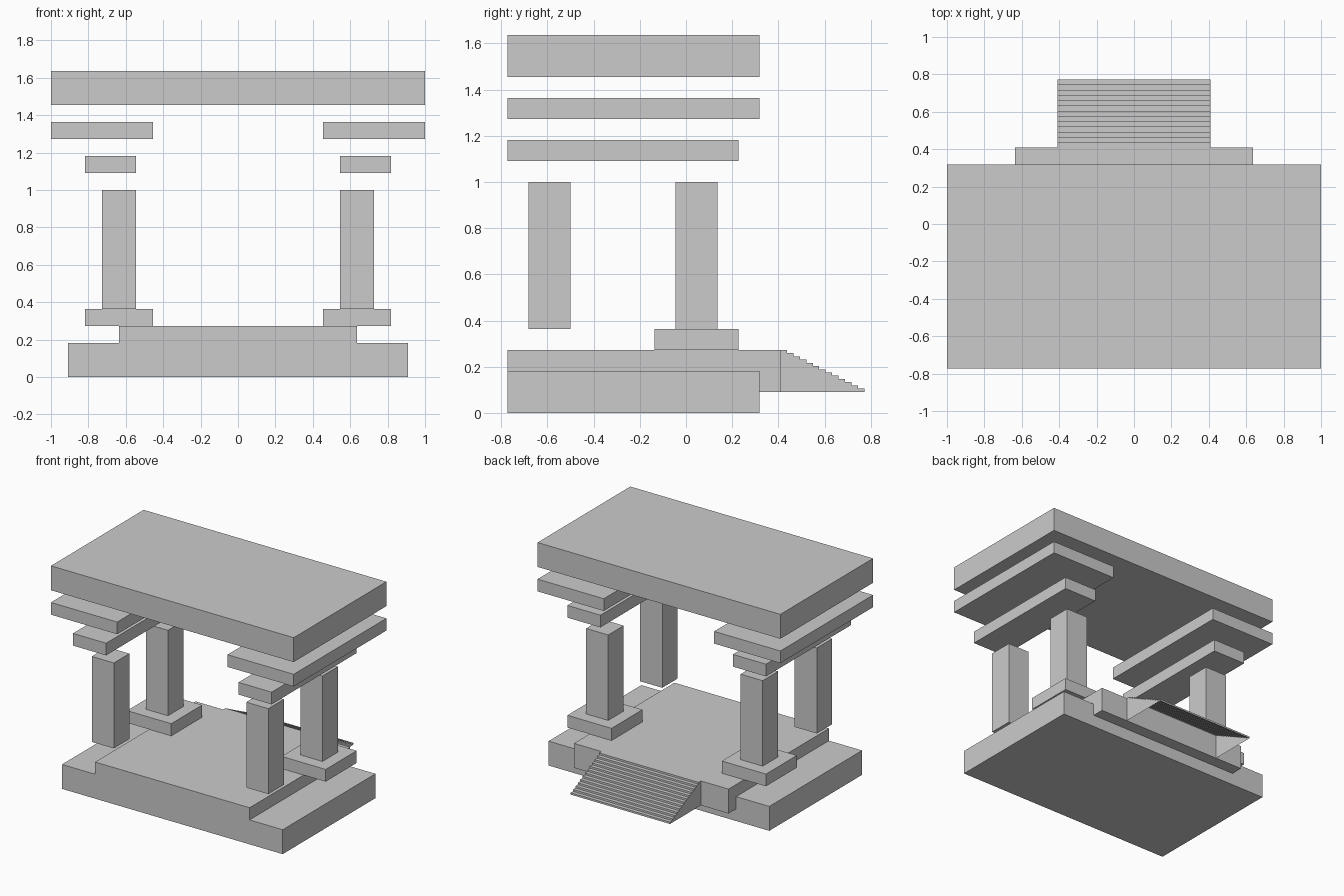
import bpy, bmesh
from mathutils import Vector

if "Cube" in bpy.data.objects:
    bpy.data.objects.remove(bpy.data.objects["Cube"])

U = 1 / 11          # building block unit
Y0 = -8.5 * U       # front plane


def finish(name, bm):
    bmesh.ops.recalc_face_normals(bm, faces=bm.faces)
    me = bpy.data.meshes.new(name)
    bm.to_mesh(me)
    bm.free()
    ob = bpy.data.objects.new(name, me)
    bpy.context.collection.objects.link(ob)
    return ob


def box(name, x, y, z):
    """Box from (min, max) ranges given in units."""
    bm = bmesh.new()
    bmesh.ops.create_cube(bm, size=1)
    for v in bm.verts:
        v.co = Vector([(r[0] + r[1]) / 2 + c * (r[1] - r[0])
                       for c, r in zip(v.co, (x, y, z))]) * U
    return finish(name, bm)


# stepped base: T profile extruded from front to back
bm = bmesh.new()
half = [(10, 0), (10, 2), (7, 2), (7, 3)]
profile = half + [(-x, z) for x, z in reversed(half)]
face = bm.faces.new([bm.verts.new((x * U, Y0, z * U)) for x, z in profile])
ext = bmesh.ops.extrude_face_region(bm, geom=[face], use_keep_orig=True)
bmesh.ops.translate(bm, vec=(0, 12 * U, 0),
                    verts=[g for g in ext["geom"] if isinstance(g, bmesh.types.BMVert)])
finish("stepped_base", bm)

# landing behind the platform
box("landing", (-7, 7), (3.5, 4.5), (1, 3))

# stairs: thin shell, open underneath and against the landing
bm = bmesh.new()
N, W = 13, 4.5 * U
run, rise = 4 * U / N, 2 * U / N
ya, zb = 4.5 * U, U
pts = []
for i in range(N):
    z = 3 * U - i * rise
    pts += [(ya + i * run, z), (ya + (i + 1) * run, z)]
pts.append((ya + N * run, zb))
rows = [[bm.verts.new((sx * W, y, z)) for y, z in pts] for sx in (-1, 1)]
for a, b, c, d in zip(rows[0], rows[0][1:], rows[1][1:], rows[1]):
    bm.faces.new((a, b, c, d))
for sx, row in zip((-1, 1), rows):
    bm.faces.new(row + [bm.verts.new((sx * W, ya, zb))])
finish("stairs", bm)

# columns, footings and stacked beams on both sides
for side, s in (("right", 1), ("left", -1)):
    def mirrored(part, x, y, z):
        box(f"{part}_{side}", sorted((s * x[0], s * x[1])), y, z)
    mirrored("footing", (5, 9), (-1.5, 2.5), (3, 4))
    mirrored("back_column", (6, 8), (-0.5, 1.5), (4, 11))
    mirrored("front_column", (6, 8), (-7.5, -5.5), (4, 11))
    mirrored("lower_beam", (6, 9), (-8.5, 2.5), (12, 13))
    mirrored("upper_beam", (5, 11), (-8.5, 3.5), (14, 15))

# roof slab
box("roof", (-11, 11), (-8.5, 3.5), (16, 18))
